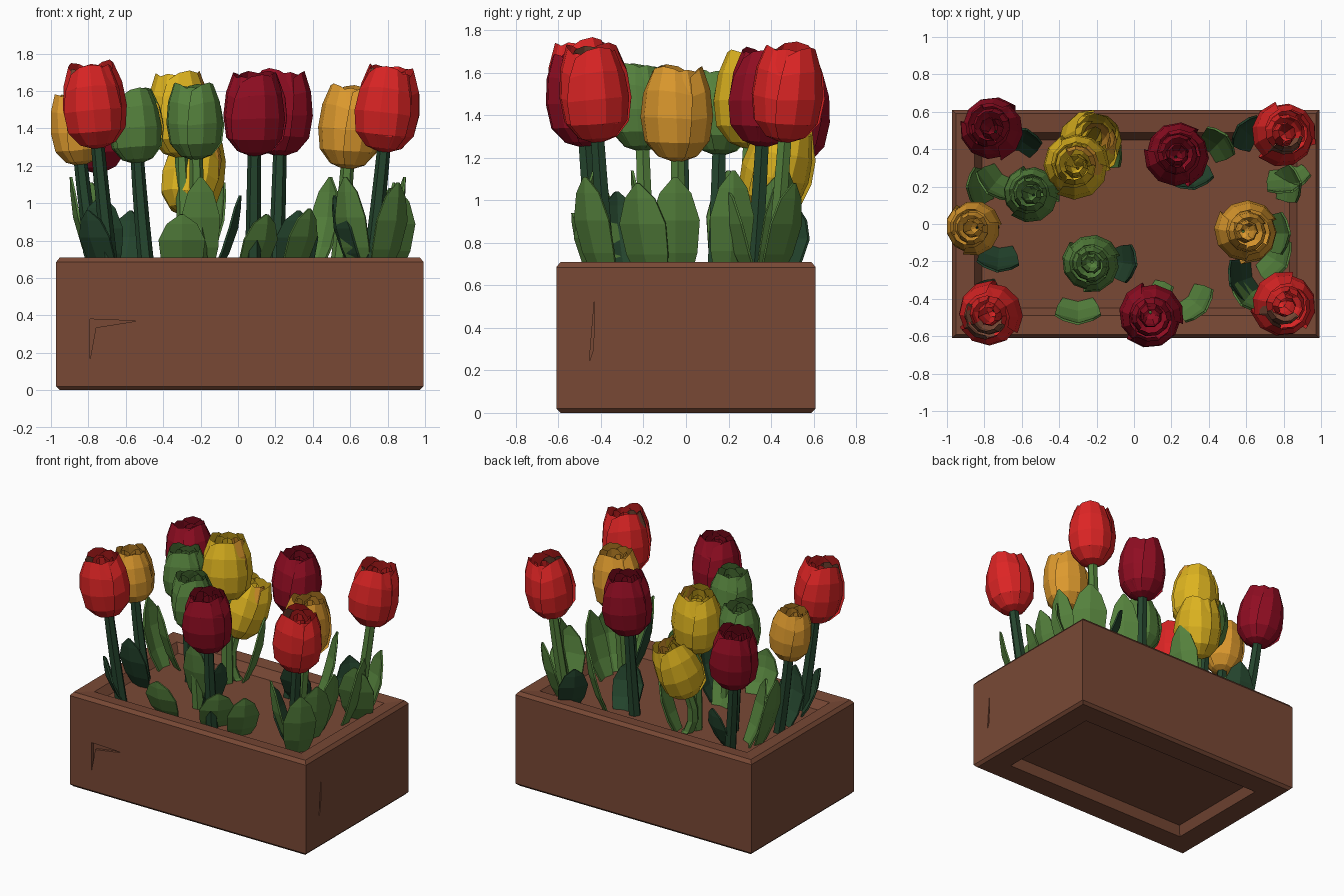
import bpy, bmesh, math, random
from mathutils import Vector

if "Cube" in bpy.data.objects:
    bpy.data.objects.remove(bpy.data.objects["Cube"])

random.seed(4)
COL = {
    "brown clay": (0.19, 0.066, 0.036), "bright red": (0.72, 0.018, 0.018),
    "dark red": (0.28, 0.004, 0.016), "orange": (0.72, 0.32, 0.027),
    "yellow": (0.72, 0.45, 0.014), "leaf green": (0.09, 0.22, 0.046),
    "dark green": (0.018, 0.06, 0.027),
}
MAT = {}
for n, c in COL.items():
    MAT[n] = bpy.data.materials.new(n)
    MAT[n].diffuse_color = (*c, 1)
BR, RED, DR, ORG, YEL, GRN, DG = COL


def make(name, rings, mats, closed=True, caps=False, idx=None):
    """Object lofted through rings of points; rings may be a list of separate lofts."""
    lofts = rings if isinstance(rings[0][0], list) else [rings]
    verts, faces, mat_ids = [], [], []
    for li, rs in enumerate(lofts):
        o, n = len(verts), len(rs[0])
        new = [(o + r * n + i, o + r * n + (i + 1) % n,
                o + (r + 1) * n + (i + 1) % n, o + (r + 1) * n + i)
               for r in range(len(rs) - 1) for i in range(n if closed else n - 1)]
        verts += [v for r in rs for v in r]
        if caps:
            new += [tuple(range(o, o + n))[::-1], tuple(range(len(verts) - n, len(verts)))]
        faces += new
        mat_ids += [idx[li] if idx else 0] * len(new)
    me = bpy.data.meshes.new(name)
    me.from_pydata([tuple(v) for v in verts], [], faces)
    for m in mats:
        me.materials.append(MAT[m])
    me.polygons.foreach_set("material_index", mat_ids)
    ob = bpy.data.objects.new(name, me)
    bpy.context.collection.objects.link(ob)
    return ob


# Planter: recessed base, outer walls, rim and soil floor; (inset, height) profile
prof = [(0.22, 0.07), (0.19, 0), (0.02, 0), (0, 0.02), (0, 0.685), (0.02, 0.71),
        (0.12, 0.70), (0.16, 0.64)]
rings = [[Vector((0.01 + sx * (0.982 - d), sy * (0.61 - d), z))
          for sx, sy in ((-1, -1), (1, -1), (1, 1), (-1, 1))] for d, z in prof]
box = make("planter_box", rings, [BR], caps=True)


# Dents cut in the front and right walls
def dent(name, pts, d):
    d = Vector(d)
    ob = make(name, [[Vector(p) - d for p in pts], [Vector(p) + d for p in pts]], [BR], caps=True)
    bm = bmesh.new()
    bm.from_mesh(ob.data)
    bmesh.ops.recalc_face_normals(bm, faces=bm.faces)
    bm.to_mesh(ob.data)
    bm.free()
    ob.hide_render = ob.hide_viewport = True
    m = box.modifiers.new(name, 'BOOLEAN')
    m.operation, m.solver, m.object = 'DIFFERENCE', 'EXACT', ob


dent("front_dent_cutter", [(x, -0.61, z) for x, z in
                           ((-0.79, 0.17), (-0.76, 0.335), (-0.54, 0.37), (-0.79, 0.38))], (0, 0.02, 0))
dent("side_dent_cutter", [(0.992, y, z) for y, z in
                          ((-0.455, 0.24), (-0.435, 0.3), (-0.43, 0.54))], (0.015, 0, 0))


# Stems: six-sided bent tubes
def stem(name, base, top, axis, mat):
    mid = top - axis * 0.3
    rings = []
    for j in range(5):
        t = j / 4
        p = base * (1 - t) ** 2 + mid * 2 * t * (1 - t) + top * t * t
        r = 0.044 - 0.008 * t
        rings.append([p + Vector((r * math.cos(a), r * math.sin(a), 0))
                      for a in (math.tau * i / 6 for i in range(6))])
    make(name, rings, [mat])


# Tulip heads: overlapping petal layers around the axis
PETAL = [(0, 0.12), (0.06, 0.55), (0.22, 0.9), (0.48, 1), (0.76, 0.92), (1, 0.7)]


def head(name, base, axis, h, r, mats, turn):
    q = axis.to_track_quat('Z', 'Y')
    petals, idx = [], []
    for layer, (size, cnt) in enumerate(((1, 3), (0.92, 3), (0.66, 3), (0.38, 2))):
        for c in range(cnt):
            a0 = turn + layer * math.pi / 3 + math.tau * c / cnt
            tip = 1 - 0.03 * layer - random.uniform(0, 0.05)
            rows = []
            for t, w in PETAL:
                row = []
                for u in (-1, -0.5, 0, 0.5, 1):
                    rr = r * size * w * (1 - 0.05 * u)
                    a = a0 + 3.5 / cnt * u * (1 - 0.15 * t * t)
                    row.append(base + q @ Vector((rr * math.cos(a), rr * math.sin(a),
                                                  h * t * (tip - 0.1 * t * u * u))))
                rows.append(row)
            petals.append(rows)
            # second colour shows on one petal of the middle layers
            idx.append(1 if len(mats) > 1 and layer in (1, 2) and c == 0 else 0)
    make(name, petals, mats, closed=False, idx=idx)


# name, head centre x and y, top height, head length, head colours, stem colour
FLOWERS = [
    ("dark_red_tulip_back_left", -0.76, 0.51, 1.62, 0.46, [DR], DG),
    ("green_tulip_left", -0.55, 0.16, 1.62, 0.41, [GRN], DG),
    ("yellow_tulip_tall", -0.31, 0.31, 1.72, 0.48, [YEL, ORG], GRN),
    ("yellow_tulip_low", -0.24, 0.43, 1.38, 0.46, [YEL, ORG], GRN),
    ("orange_tulip_left", -0.86, -0.02, 1.6, 0.4, [ORG], DG),
    ("red_tulip_front_left", -0.77, -0.48, 1.76, 0.47, [RED, BR], DG),
    ("green_tulip_middle", -0.23, -0.21, 1.65, 0.42, [GRN], GRN),
    ("dark_red_tulip_front", 0.09, -0.49, 1.72, 0.47, [DR], DG),
    ("dark_red_tulip_back", 0.23, 0.37, 1.72, 0.47, [DR], DG),
    ("orange_tulip_right", 0.6, -0.04, 1.64, 0.46, [ORG], GRN),
    ("red_tulip_back_right", 0.8, 0.48, 1.74, 0.47, [RED, BR], GRN),
    ("red_tulip_front_right", 0.8, -0.43, 1.74, 0.47, [RED, BR], DG),
]
for i, (n, x, y, top, h, mats, green) in enumerate(FLOWERS):
    # stems lean outward from the middle of the planter
    sx, sy = x * 0.88, y * 0.85
    axis = Vector((x - sx, y - sy, 1)).normalized()
    if n.endswith("low"):
        axis = Vector((0.2, 0.3, 1)).normalized()
    base = Vector((x, y, top - h / 2)) - axis * h / 2
    head(n + "_head", base, axis, h, h * 0.365, mats, 0.7 * i)
    stem(n + "_stem", Vector((sx, sy, 0.6)), base + axis * 0.03, axis, green)


# Leaves: folded blades curving from the base to a pointed tip
def leaf(name, x, y, heading, height, w, mat):
    out = Vector((math.cos(heading), math.sin(heading), 0))
    side = Vector((-out.y, out.x, 0))
    rows = []
    for s, ws in ((0, 0.55), (0.3, 0.9), (0.6, 1), (0.85, 0.65), (1, 0.08)):
        p = Vector((x, y, 0.6 + (height - 0.6) * s)) + out * (0.14 * s + 0.04 * math.sin(math.pi * s))
        hw = w * ws / 2
        rows.append([p + side * hw * u - out * 0.25 * hw * abs(u) for u in (-1, 0, 1)])
    ob = make(name, rows, [mat], closed=False)
    ob.modifiers.new("thickness", 'SOLIDIFY').thickness = 0.012


# base x and y, heading in degrees
LEAVES = {
    GRN: [(-0.76, 0.2, 180), (-0.7, 0.27, 230), (-0.3, -0.4, 270), (-0.2, -0.12, 270),
          (0.28, -0.38, -40), (0.06, -0.36, -45), (0.4, 0.38, 45), (-0.2, 0.38, 20),
          (0.8, 0.3, -70), (0.76, 0.2, 10), (0.7, -0.05, 0), (0.7, -0.16, -30),
          (0.66, -0.33, 230), (0.76, -0.38, -45), (0.76, 0.4, 55)],
    DG: [(-0.62, 0.38, 70), (-0.72, -0.12, 265), (-0.7, -0.36, 220), (-0.12, -0.2, -8),
         (0.3, 0.32, -80), (0.64, -0.28, 200), (0.66, 0.44, 140)],
}
for green, spots in LEAVES.items():
    for i, (x, y, deg) in enumerate(spots):
        height = 0.96 + 0.08 * (i % 2) if green == DG else 1.0 + 0.14 * (abs(x) > 0.6 or y > -0.2) - 0.03 * (i % 3)
        leaf("%s_blade_%d" % (green.replace(" ", "_"), i + 1), x, y, math.radians(deg),
             height, 0.21 + 0.02 * (i % 3), green)

for m in bpy.data.materials:
    if m.users and not m.is_grease_pencil:
        m.use_nodes = True
        m.node_tree.nodes["Principled BSDF"].inputs["Base Color"].default_value = m.diffuse_color
